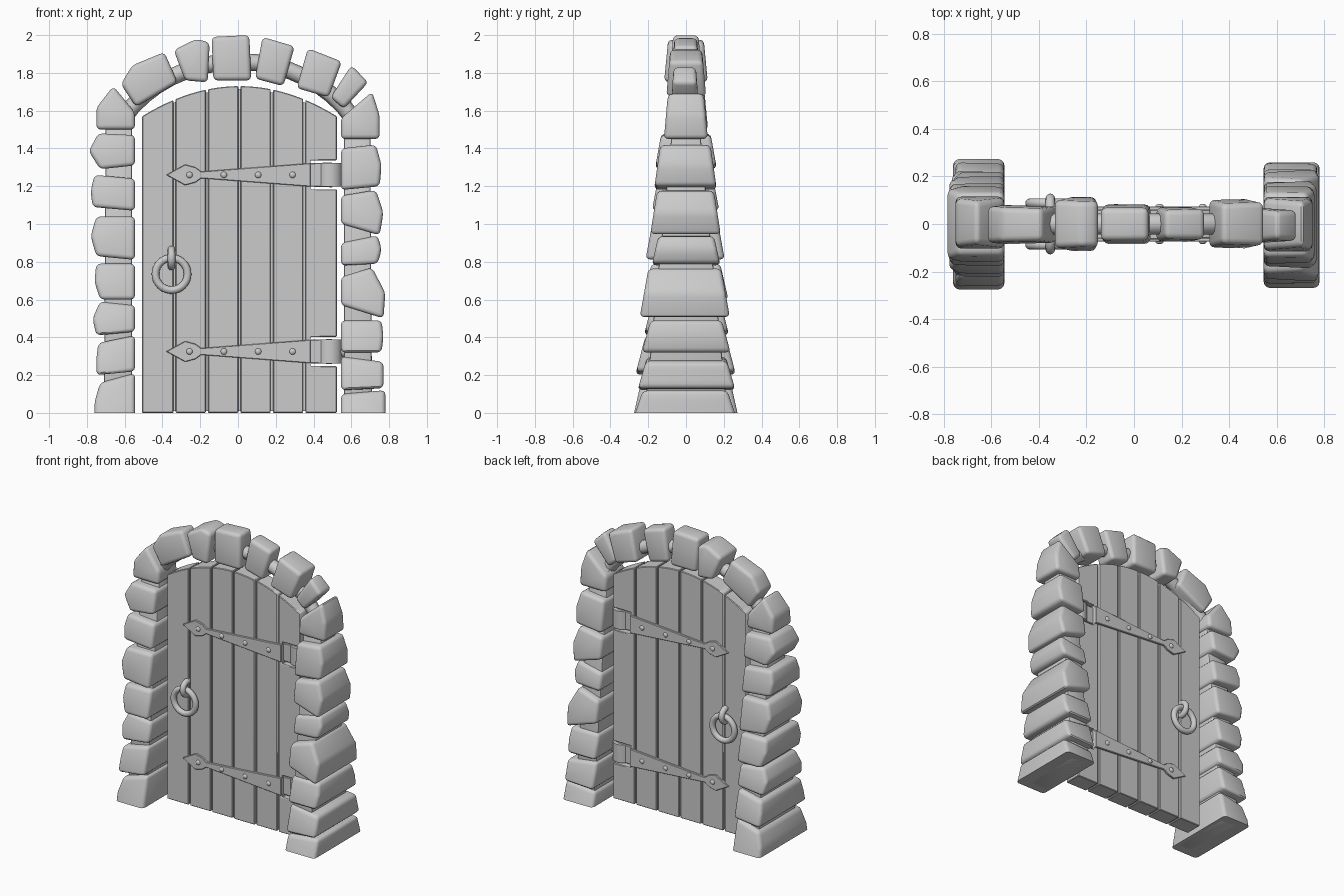
import bpy, bmesh, math, random
from mathutils import Vector

random.seed(4)
if "Cube" in bpy.data.objects:
    bpy.data.objects.remove(bpy.data.objects["Cube"])

grey = bpy.data.materials.new("plain_grey")
grey.use_nodes = True
tone = (0.6, 0.6, 0.6, 1)
grey.diffuse_color = tone
grey.node_tree.nodes["Principled BSDF"].inputs["Base Color"].default_value = tone


def finish(obj, name, angle=35):
    """Name, colour and shade one part."""
    obj.name = name
    obj.data.materials.append(grey)
    bpy.ops.object.select_all(action='DESELECT')
    obj.select_set(True)
    bpy.context.view_layer.objects.active = obj
    bpy.ops.object.shade_smooth_by_angle(angle=math.radians(angle))
    return obj


def prism(name, outline, half, taper=1.0, bevel=0.0, segments=2, centre=0.0, jitter=0.0):
    """Extrude an (x, z) outline along y; depth shrinks by taper towards its top."""
    low, high = min(p[1] for p in outline), max(p[1] for p in outline)
    bm = bmesh.new()
    rings = []
    for side in (-1, 1):
        shift = random.uniform(-jitter, jitter)
        rings.append([])
        for x, z in outline:
            depth = half * (1 + (taper - 1) * (z - low) / (high - low)) + shift
            rings[-1].append(bm.verts.new((x, centre + side * depth, z)))
        bm.faces.new(rings[-1])
    count = len(outline)
    for i in range(count):
        j = (i + 1) % count
        bm.faces.new((rings[0][i], rings[0][j], rings[1][j], rings[1][i]))
    bmesh.ops.recalc_face_normals(bm, faces=bm.faces)
    if bevel:
        bmesh.ops.bevel(bm, geom=bm.edges[:], offset=bevel, segments=segments,
                        profile=0.5, affect='EDGES', clamp_overlap=True)
    # Trim anything below the ground to a flat base
    if low < 0:
        bmesh.ops.bisect_plane(bm, geom=bm.verts[:] + bm.edges[:] + bm.faces[:],
                               plane_co=(0, 0, 0), plane_no=(0, 0, 1), clear_inner=True)
        bmesh.ops.holes_fill(bm, edges=[e for e in bm.edges if e.is_boundary])
    mesh = bpy.data.meshes.new(name)
    bm.to_mesh(mesh)
    bm.free()
    obj = bpy.data.objects.new(name, mesh)
    bpy.context.collection.objects.link(obj)
    return finish(obj, name)


def cm(*pairs):
    return [(x / 100, z / 100) for x, z in pairs]


def stone(name, outline, half):
    prism(name, outline, half, 0.8, 0.024, 3, jitter=0.008)


# Jamb stones: lower and upper heights (inner, outer), outer widths going up, half depth
right_jamb = [
    (-5, -5, 16, 21, 76, 76, 73, 29), (22, 20, 37, 41, 75, 75, 74, 27),
    (43, 41, 59, 57, 75, 77, 73, 23), (60, 60, 79, 79, 73, 76, 75, 22),
    (81, 83, 104, 104, 75, 78, 75, 21), (107, 109, 126, 124, 77, 78, 76, 18),
    (131, 129, 148, 147, 73, 79, 74, 17), (150, 150, 173, 159, 75, 75, 66, 11)]
left_jamb = [
    (-5, -5, 12, 10, 78, 78, 78, 28), (12, 13, 27, 30, 77, 77, 77, 26),
    (32, 32, 49, 49, 76, 77, 76, 23), (57, 50, 77, 72, 77, 78, 71, 24),
    (78, 79, 94, 90, 74, 76, 74, 18), (100, 94, 118, 115, 75, 77, 73, 19),
    (118, 120, 142, 140, 75, 76, 73, 17), (145, 145, 170, 156, 75, 75, 71, 11)]
for label, sign, rows in (("right", -1, right_jamb), ("left", 1, left_jamb)):
    inner = 54.5 * sign
    for i, (zib, zob, zot, zit, xb, xm, xt, half) in enumerate(rows):
        outline = cm((inner, zib), (xb * sign, zob), (xm * sign, (zob + zot) / 2),
                     (xt * sign, zot), (inner, zit))
        stone(f"{label}_jamb_stone_{i + 1}", outline, half / 100)
    # Mortar showing in the joints
    prism(f"{label}_jamb_mortar", cm((56 * sign, 0), (71 * sign, 0), (70 * sign, 158),
                                     (56 * sign, 158)), 0.22, 0.3, 0.01)

# Arch stones
arch = [
    (8, [(-62, 174), (-56, 184), (-39, 191), (-32, 175), (-54, 162)]),
    (11, [(-34, 192), (-22, 198), (-15, 196), (-16, 175), (-28, 176)]),
    (8.5, [(-14, 199), (6, 200), (7, 176), (-13, 176)]),
    (7.5, [(13, 199), (30, 194), (24, 173), (9, 177)]),
    (11, [(37, 193), (55, 186), (48, 167), (31, 172)]),
    (7.5, [(60, 184), (69, 175), (56, 161), (49, 167)])]
for i, (half, points) in enumerate(arch):
    stone(f"arch_stone_{i + 1}", cm(*points), half / 100)

# Mortar running round the arch
curve = bpy.data.curves.new("arch_mortar", 'CURVE')
curve.dimensions = '3D'
curve.bevel_depth = 0.045
curve.bevel_resolution = 2
spline = curve.splines.new('POLY')
steps = 16
spline.points.add(steps)
for i, point in enumerate(spline.points):
    a = math.radians(150 - 120 * i / steps)
    point.co = (0.71 * math.cos(a), 0, 1.24 + 0.62 * math.sin(a), 1)
mortar = bpy.data.objects.new("arch_mortar", curve)
bpy.context.collection.objects.link(mortar)
curve.materials.append(grey)

# Door planks under a shallow arched top
hinge_heights = (0.325, 1.26)
notch_x, notch_half = 0.385, 0.077
door_left, door_right = -0.508, 0.523


def door_top(x):
    return 1.73 - 0.16 * ((x - 0.008) / 0.515) ** 2


def arched(x0, x1, drop=0.0, count=4):
    xs = [x1 + (x0 - x1) * i / count for i in range(count + 1)]
    return [(x, door_top(x) - drop) for x in xs]


planks = 6
width = (door_right - door_left) / planks
gap = 0.006
for i in range(planks):
    x0 = door_left + i * width + (gap if i else 0)
    x1 = door_left + (i + 1) * width - (gap if i < planks - 1 else 0)
    outline = [(x0, 0), (x1, 0)]
    if i == planks - 1:
        for z in hinge_heights:
            lo, hi = z - notch_half, z + notch_half
            outline += [(x1, lo), (notch_x, lo), (notch_x, hi), (x1, hi)]
    prism(f"plank_{i + 1}", outline + arched(x0, x1), 0.062, bevel=0.004, segments=1,
          jitter=0.003)
prism("door_core", [(-0.49, 0.01), (0.38, 0.01)] + arched(-0.49, 0.38, 0.015, 12), 0.045)


def primitive(name, add, **kw):
    add(**kw)
    return finish(bpy.context.object, name)


# Hinge straps with rivets, and the hinge knuckles in the notches
strap = [(-0.38, 0), (-0.28, -0.055), (-0.225, -0.04), (-0.195, -0.018), (0.385, -0.062)]
strap += [(x, -z) for x, z in reversed(strap[1:])]
quarter = math.pi / 2
for level, z in zip(("lower", "upper"), hinge_heights):
    for face, side in (("front", -1), ("back", 1)):
        prism(f"{level}_{face}_strap", [(x, z + dz) for x, dz in strap], 0.01,
              bevel=0.003, segments=1, centre=side * 0.064)
        for i in range(4):
            rivet = primitive(f"{level}_{face}_rivet_{i + 1}",
                              bpy.ops.mesh.primitive_uv_sphere_add, segments=16, ring_count=8,
                              radius=0.017, location=(-0.257 + 0.182 * i, side * 0.073, z))
            rivet.scale.y = 0.7
    prism(f"{level}_hinge_plate", [(0.38, z - 0.062), (0.5, z - 0.066), (0.5, z + 0.066),
                                   (0.38, z + 0.062)], 0.045, bevel=0.004, segments=1)
    primitive(f"{level}_hinge_knuckle", bpy.ops.mesh.primitive_cylinder_add, vertices=32,
              radius=0.066, depth=0.125, location=(0.487, 0, z))
    primitive(f"{level}_hinge_pin", bpy.ops.mesh.primitive_cylinder_add, vertices=24,
              radius=0.03, depth=0.1, rotation=(0, quarter, 0), location=(0.54, 0, z))

# Ring handles hanging from staples on both faces
for face, side in (("front", -1), ("back", 1)):
    primitive(f"{face}_ring", bpy.ops.mesh.primitive_torus_add, major_segments=40,
              minor_segments=12, major_radius=0.085, minor_radius=0.02,
              rotation=(quarter, 0, 0), location=(-0.352, side * 0.088, 0.735))
    primitive(f"{face}_staple", bpy.ops.mesh.primitive_torus_add, major_segments=32,
              minor_segments=12, major_radius=0.045, minor_radius=0.02,
              rotation=(0, quarter, 0), location=(-0.352, side * 0.063, 0.82))
